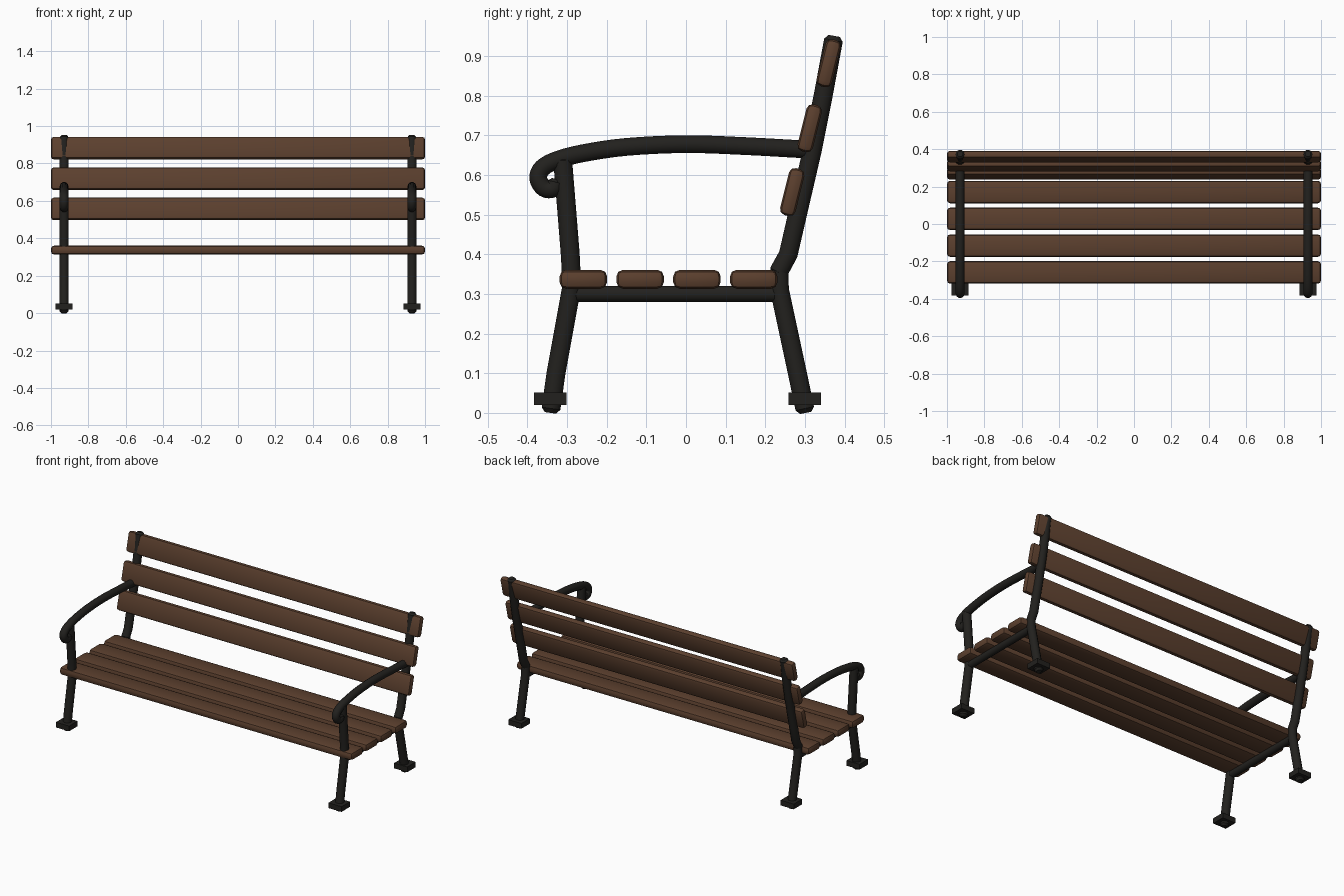
import bpy, bmesh, math
from mathutils import Vector

if "Cube" in bpy.data.objects:
    bpy.data.objects.remove(bpy.data.objects["Cube"])


def material(name, rgb):
    m = bpy.data.materials.new(name)
    m.diffuse_color = (*rgb, 1)
    m.use_nodes = True
    m.node_tree.nodes["Principled BSDF"].inputs["Base Color"].default_value = m.diffuse_color
    return m


wood = material("dark_wood", (0.105, 0.050, 0.027))
iron = material("black_iron", (0.016, 0.015, 0.013))


def finish(name, bm, mat, angle=40):
    bmesh.ops.recalc_face_normals(bm, faces=bm.faces)
    me = bpy.data.meshes.new(name)
    bm.to_mesh(me)
    bm.free()
    me.materials.append(mat)
    ob = bpy.data.objects.new(name, me)
    bpy.context.collection.objects.link(ob)
    bpy.ops.object.select_all(action='DESELECT')
    ob.select_set(True)
    bpy.context.view_layer.objects.active = ob
    bpy.ops.object.shade_smooth_by_angle(angle=math.radians(angle))
    return ob


def box(name, loc, size, mat, bevel=0.0, tilt=0.0):
    bm = bmesh.new()
    bmesh.ops.create_cube(bm, size=1)
    bmesh.ops.scale(bm, vec=size, verts=bm.verts)
    if bevel:
        bmesh.ops.bevel(bm, geom=bm.edges[:], offset=bevel, segments=2,
                        profile=0.5, affect='EDGES')
    ob = finish(name, bm, mat)
    ob.location = loc
    ob.rotation_euler.x = tilt
    return ob


def tube(name, x, pts, r, sides=10):
    """Round bar swept along a (y, z) path, with chamfered ends."""
    p = [Vector(q) for q in pts]
    c = r * 0.45
    d0, d1 = (p[1] - p[0]).normalized(), (p[-1] - p[-2]).normalized()
    path = [p[0], p[0] + d0 * c] + p[1:-1] + [p[-1] - d1 * c, p[-1]]
    bm = bmesh.new()
    rings = []
    for i, q in enumerate(path):
        t = (path[min(i + 1, len(path) - 1)] - path[max(i - 1, 0)]).normalized()
        n = Vector((-t.y, t.x))
        rad = r * 0.6 if i in (0, len(path) - 1) else r
        ring = []
        for k in range(sides):
            a = math.tau * k / sides
            o = q + n * (rad * math.sin(a))
            ring.append(bm.verts.new((x + rad * math.cos(a), o.x, o.y)))
        rings.append(ring)
    for a, b in zip(rings, rings[1:]):
        for k in range(sides):
            j = (k + 1) % sides
            bm.faces.new((a[k], a[j], b[j], b[k]))
    bm.faces.new(rings[0])
    bm.faces.new(rings[-1])
    return finish(name, bm, iron)


def smooth_path(pts, n=4):
    """Catmull-Rom through the points."""
    p = [Vector(q) for q in pts]
    p = [2 * p[0] - p[1]] + p + [2 * p[-1] - p[-2]]
    out = []
    for a, b, c, d in zip(p, p[1:], p[2:], p[3:]):
        for k in range(n):
            t = k / n
            out.append(0.5 * (2 * b + (c - a) * t + (2 * a - 5 * b + 4 * c - d) * t * t
                              + (3 * b - a - 3 * c + d) * t ** 3))
    return out + [p[-2]]


# Seat slats
for i in range(4):
    box(f"seat_slat_{i + 1}", (0, -0.259 + 0.1433 * i, 0.337), (2, 0.12, 0.048),
        wood, 0.017)

# Backrest slats
for i, (y, z) in enumerate([(0.268, 0.557), (0.312, 0.718), (0.360, 0.882)]):
    box(f"back_slat_{i + 1}", (0, y, z), (2, 0.04, 0.122), wood, 0.015,
        -math.radians(14))

# Side frames
front = [(-0.342, 0.0), (-0.328, 0.1), (-0.288, 0.32), (-0.292, 0.40),
         (-0.300, 0.50), (-0.312, 0.648)]
rear = [(0.302, 0.0), (0.281, 0.1), (0.236, 0.31), (0.234, 0.37)]
post = [(0.228, 0.345), (0.258, 0.40), (0.281, 0.50), (0.318, 0.66),
        (0.346, 0.80), (0.374, 0.951)]
arm = [(0.312, 0.664), (0.15, 0.673), (0.0, 0.678), (-0.15, 0.671),
       (-0.26, 0.655), (-0.325, 0.638), (-0.362, 0.618), (-0.373, 0.592),
       (-0.358, 0.567), (-0.335, 0.566), (-0.325, 0.588)]
for side, x in (("left", -0.93), ("right", 0.93)):
    tube(f"{side}_front_leg", x, front, 0.025)
    tube(f"{side}_rear_leg", x, rear, 0.025)
    tube(f"{side}_back_post", x, post, 0.025)
    tube(f"{side}_seat_rail", x, [(-0.30, 0.30), (0.245, 0.30)], 0.021)
    tube(f"{side}_armrest", x, smooth_path(arm), 0.0235)
    for part, y in (("front", -0.342), ("rear", 0.300)):
        box(f"{side}_{part}_foot", (x, y, 0.036), (0.09, 0.082, 0.032), iron)
